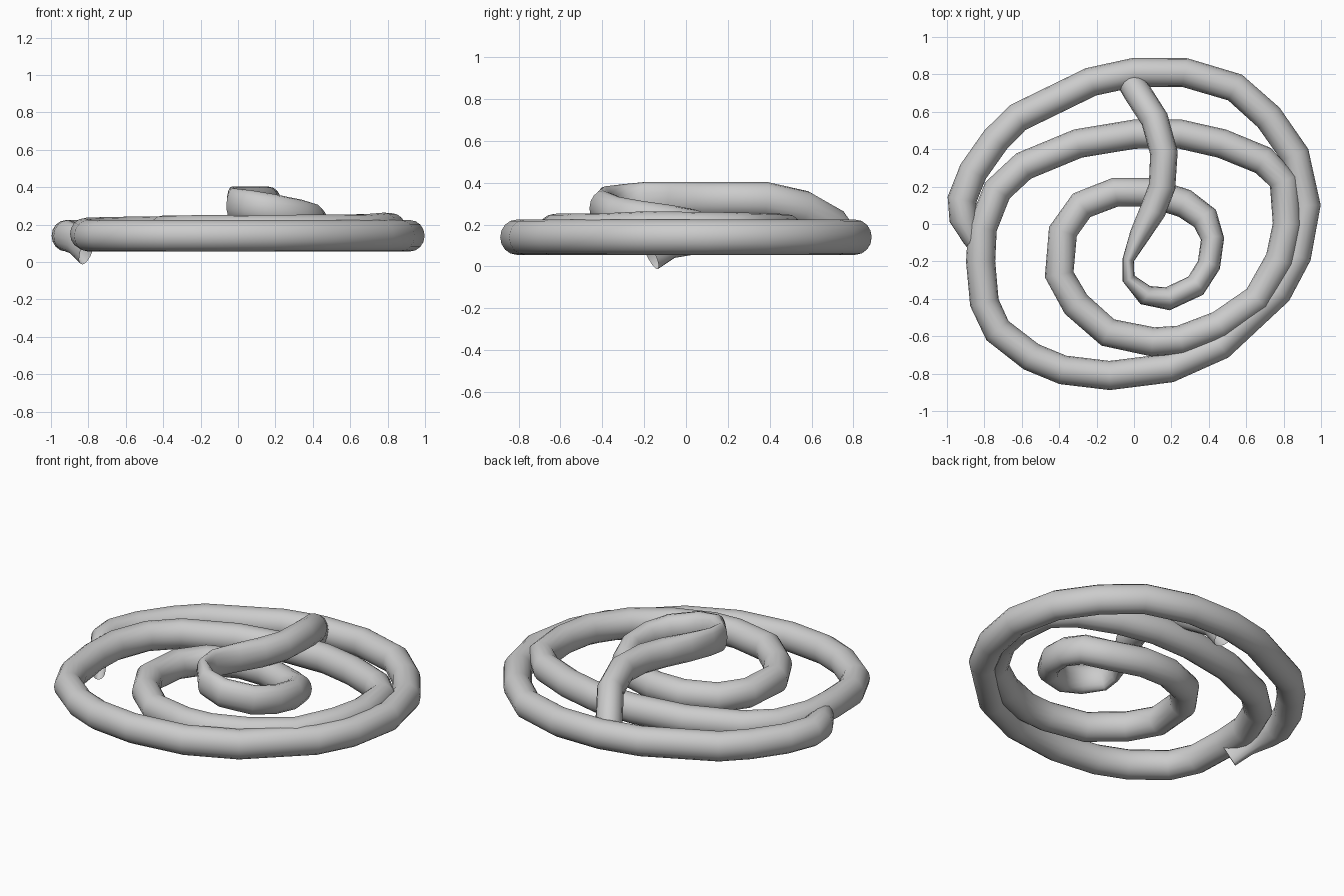
import bpy
import bmesh
import math
from mathutils import Vector

SIDES = 16
HALF_WIDTH = 0.078
HALF_HEIGHT = 0.084

default_cube = bpy.data.objects.get("Cube")
if default_cube:
    bpy.data.objects.remove(default_cube, do_unlink=True)

# One plain grey for the whole coil
grey = bpy.data.materials.new("plain_grey")
grey.use_nodes = True
colour = (0.6, 0.6, 0.6, 1)
grey.diffuse_color = colour
grey.node_tree.nodes["Principled BSDF"].inputs["Base Color"].default_value = colour


def ramp(points, start, end):
    """Give a flat run of points a steady climb and the full tube width."""
    last = len(points) - 1
    return [(x, y, start + (end - start) * i / last, 1)
            for i, (x, y) in enumerate(points)]


def sweep_tube(name, stations):
    """Sweep an upright oval along stations of x, y, z and relative width."""
    bm = bmesh.new()
    centres = [Vector(station[:3]) for station in stations]
    rings = []
    for i, centre in enumerate(centres):
        before = centres[max(i - 1, 0)]
        after = centres[min(i + 1, len(centres) - 1)]
        tangent = (after - before).normalized()
        side = tangent.cross(Vector((0, 0, 1))).normalized()
        upward = side.cross(tangent)
        ring = []
        for k in range(SIDES):
            angle = math.tau * k / SIDES
            offset = side * math.cos(angle) * HALF_WIDTH * stations[i][3]
            offset += upward * math.sin(angle) * HALF_HEIGHT
            ring.append(bm.verts.new(centre + offset))
        rings.append(ring)
    for first, second in zip(rings, rings[1:]):
        for k in range(SIDES):
            n = (k + 1) % SIDES
            bm.faces.new((first[k], first[n], second[n], second[k]))
    bmesh.ops.recalc_face_normals(bm, faces=bm.faces)
    mesh = bpy.data.meshes.new(name)
    bm.to_mesh(mesh)
    bm.free()
    mesh.materials.append(grey)
    mesh.shade_smooth()
    tube = bpy.data.objects.new(name, mesh)
    bpy.context.collection.objects.link(tube)
    return tube


# Drooping open tip, tucked under the second turn
tip = [(-0.81, -0.17, 0.06, 0.5), (-0.87, -0.08, 0.12, 0.6)]

# Outer turn, clockwise from the left side
outer_turn = [
    (-0.91, 0.03), (-0.92, 0.13), (-0.86, 0.28), (-0.74, 0.45), (-0.62, 0.57),
    (-0.23, 0.76), (0, 0.81), (0.27, 0.81), (0.54, 0.73), (0.72, 0.57),
    (0.86, 0.37), (0.92, 0.1), (0.87, -0.17), (0.77, -0.36), (0.46, -0.65),
    (0.19, -0.77), (-0.13, -0.81), (-0.38, -0.78), (-0.55, -0.71),
    (-0.73, -0.57), (-0.8, -0.42),
]

# Middle turn
middle_turn = [
    (-0.82, -0.2), (-0.81, -0.02), (-0.73, 0.18), (-0.59, 0.31), (-0.3, 0.43),
    (0, 0.48), (0.25, 0.48), (0.47, 0.43), (0.69, 0.34), (0.8, 0.23),
    (0.82, 0), (0.78, -0.19),
]

# Inner turn
inner_turn = [
    (0.66, -0.4), (0.46, -0.54), (0.25, -0.62), (0.1, -0.63), (-0.14, -0.58),
    (-0.31, -0.43), (-0.4, -0.27), (-0.38, -0.04), (-0.28, 0.1), (-0.1, 0.17),
    (0.08, 0.17), (0.27, 0.11),
]

# Small centre loop that climbs, folds back and drops onto the outer turn
handle = [
    (0.38, 0.03, 0.19, 0.95), (0.42, -0.08, 0.21, 0.8),
    (0.4, -0.22, 0.23, 0.8), (0.33, -0.33, 0.25, 0.8),
    (0.18, -0.4, 0.28, 0.8), (0.06, -0.38, 0.3, 0.7),
    (-0.03, -0.29, 0.31, 0.45), (-0.03, -0.19, 0.32, 0.4),
    (0.03, -0.06, 0.32, 0.7), (0.1, 0.07, 0.32, 0.9),
    (0.15, 0.2, 0.32, 0.92), (0.16, 0.38, 0.32, 0.95),
    (0.11, 0.56, 0.28, 0.95), (0.02, 0.7, 0.2, 0.95),
    (-0.02, 0.76, 0.11, 0.9),
]

coil = (tip + ramp(outer_turn, 0.14, 0.14) + ramp(middle_turn, 0.15, 0.18)
        + ramp(inner_turn, 0.17, 0.16) + handle)
sweep_tube("spiral_coil", coil)
